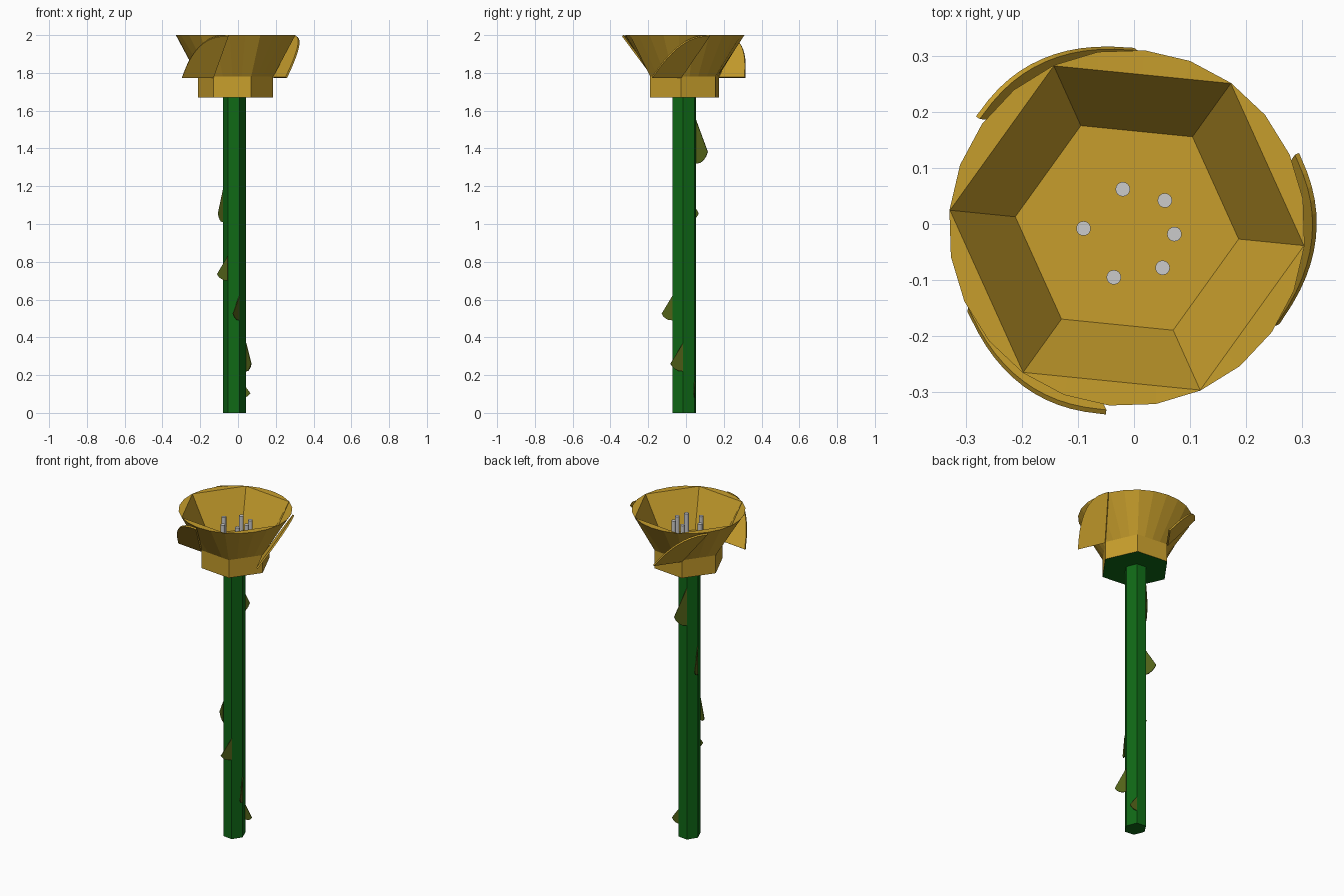
import bpy
from math import sin, cos, pi, radians
from mathutils import Vector

if "Cube" in bpy.data.objects:
    bpy.data.objects.remove(bpy.data.objects["Cube"])

CX, CY = -0.0125, -0.007
TURN = radians(-5.7)


def material(name, rgb):
    m = bpy.data.materials.new(name)
    m.diffuse_color = (*rgb, 1)
    m.use_nodes = True
    m.node_tree.nodes["Principled BSDF"].inputs["Base Color"].default_value = m.diffuse_color
    return m


gold = material("gold", (0.57, 0.34, 0.025))
green = material("green", (0.005, 0.14, 0.008))
olive = material("olive", (0.09, 0.13, 0.01))


def build(name, verts, faces, mats=(), thick=0):
    me = bpy.data.meshes.new(name)
    me.from_pydata([tuple(v) for v in verts], [], faces)
    ob = bpy.data.objects.new(name, me)
    bpy.context.collection.objects.link(ob)
    for m in mats:
        me.materials.append(m)
    if thick:
        mod = ob.modifiers.new("thickness", 'SOLIDIFY')
        mod.thickness = thick
        mod.offset = 0
    return ob


def ring(n, rx, ry, z, cx=CX, cy=CY):
    return [Vector((cx + rx * cos(TURN + 2 * pi * i / n),
                    cy + ry * sin(TURN + 2 * pi * i / n), z)) for i in range(n)]


def hex_ring(r, z):
    # hexagon whose sides are split in four, so it can join a 24-sided ring
    h = ring(6, r, r, z)
    return [h[i].lerp(h[(i + 1) % 6], j / 4) for i in range(6) for j in range(4)]


def loft(rings):
    n = len(rings[0])
    verts = [v for r in rings for v in r]
    faces = [tuple(reversed(range(n)))]
    for k in range(len(rings) - 1):
        for i in range(n):
            j = (i + 1) % n
            faces.append((k * n + i, k * n + j, (k + 1) * n + j, (k + 1) * n + i))
    faces.append(tuple(range((len(rings) - 1) * n, len(rings) * n)))
    return verts, faces


# Six-sided stem
lower = ring(6, 0.061, 0.068, 0, -0.018, -0.009)
upper = ring(6, 0.061, 0.068, 1.675, -0.018, -0.009)
build("stem", *loft([lower, upper]), [green])

# Flower cup: hexagonal foot, flare to a round rim, hexagonal hollow
cup = build("flower_cup", *loft([
    hex_ring(0.2, 1.67), hex_ring(0.2, 1.78), ring(24, 0.318, 0.318, 2.0),
    hex_ring(0.317, 1.9995), hex_ring(0.2, 1.785)]), [gold, green])
cup.data.polygons[0].material_index = 1

# Three outer petals, quarter-round sheets swept around the cup
p1, p2, p3 = Vector((0.199, -0.02, 1.775)), Vector((0.303, 0.132, 1.997)), Vector((0.268, -0.173, 1.775))
N = 12
for k in range(3):
    pts = [p1]
    for i in range(N + 1):
        a = pi / 2 * i / N
        u, v = sin(a) ** (2 / 2.7), max(cos(a), 0) ** (2 / 2.7)
        pts.append(p1 + (p2 - p1) * u + (p3 - p1) * v)
    c, s = cos(k * 2 * pi / 3), sin(k * 2 * pi / 3)
    pts = [Vector((CX + p.x * c - p.y * s, CY + p.x * s + p.y * c, p.z)) for p in pts]
    build(f"outer_petal_{k + 1}", pts, [tuple(range(N + 2))], [gold], 0.01)

# Thorns: stem corner, outer tip x and y, bottom and top height
thorns = [(1, 0.065, 0.042, 0.08, 0.17), (0, 0.07, -0.082, 0.22, 0.37),
          (5, -0.027, -0.128, 0.49, 0.62), (4, -0.11, -0.02, 0.70, 0.83),
          (3, -0.105, 0.067, 1.01, 1.18), (2, 0.0, 0.115, 1.32, 1.55)]
for i, (corner, tx, ty, z0, z1) in enumerate(thorns):
    base = lower[corner]
    rise = 0.27 * (z1 - z0)
    outline = [(0, z0), (0.35, z0 + 0.05 * rise), (0.65, z0 + 0.3 * rise),
               (0.85, z0 + 0.6 * rise), (1, z0 + rise), (0, z1)]
    pts = [(base.x + (tx - base.x) * t, base.y + (ty - base.y) * t, z) for t, z in outline]
    build(f"thorn_{i + 1}", pts, [tuple(range(6))], [olive], 0.004)

# Stamens
for i, (x, y) in enumerate([(-0.09, -0.008), (-0.02, 0.062), (0.055, 0.042),
                            (0.072, -0.018), (0.051, -0.078), (-0.036, -0.095)]):
    bpy.ops.mesh.primitive_cylinder_add(vertices=16, radius=0.013, depth=0.16,
                                        location=(x, y, 1.855))
    bpy.context.object.name = f"stamen_{i + 1}"
    bpy.ops.object.shade_smooth_by_angle()
